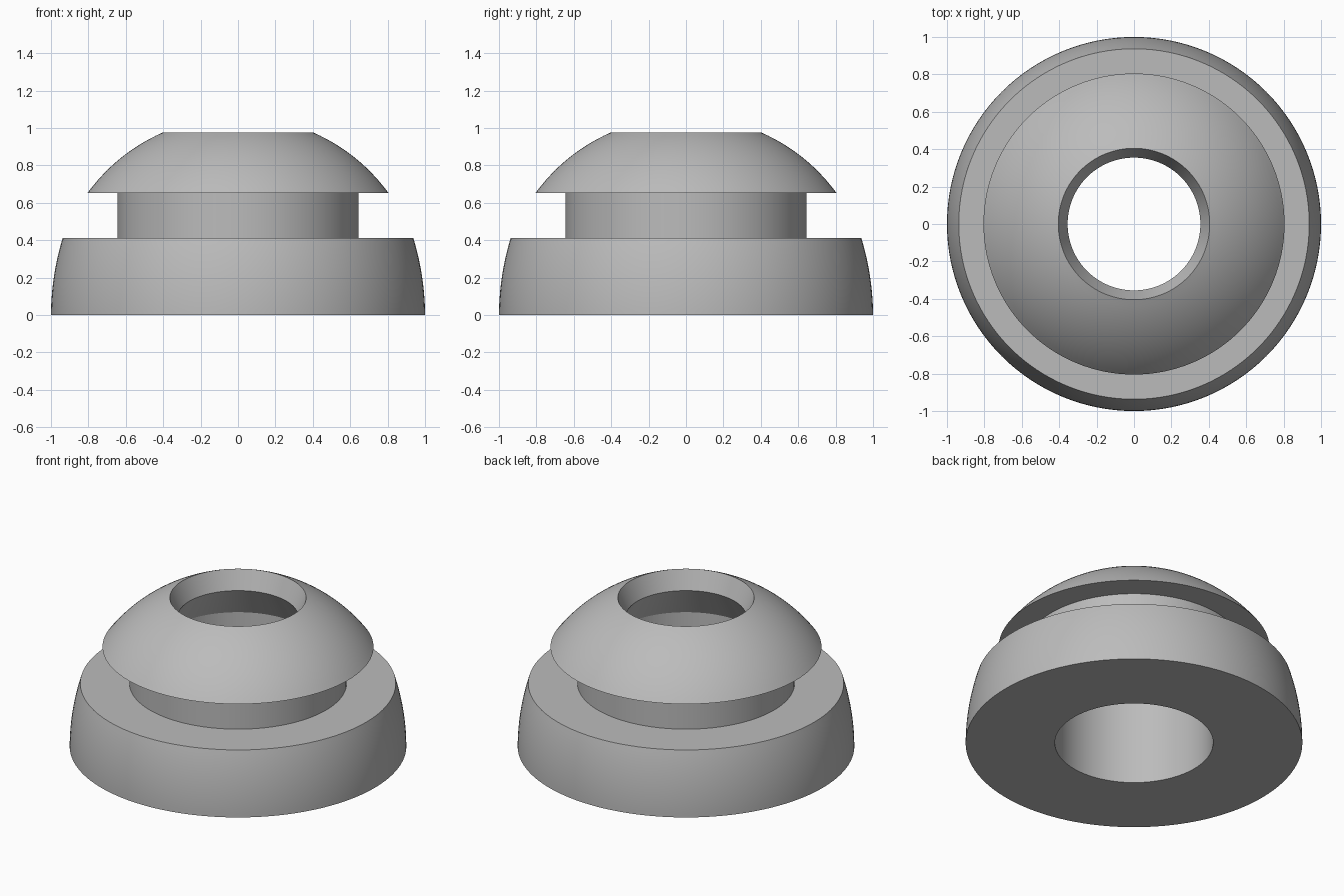
import bpy
import bmesh
from math import sin, cos, atan2, hypot, radians, tau

cube = bpy.data.objects.get("Cube")
if cube:
    bpy.data.objects.remove(cube, do_unlink=True)

SEGMENTS = 128

rubber = bpy.data.materials.new("grey_rubber")
rubber.use_nodes = True
grey = (0.5, 0.5, 0.5, 1)
rubber.diffuse_color = grey
rubber.node_tree.nodes["Principled BSDF"].inputs["Base Color"].default_value = grey


def arc(start, end, centre, steps=14):
    """Points (radius, height) on a circular arc, with the radius eased between the ends."""
    a0, a1 = (atan2(p[1] - centre[1], p[0] - centre[0]) for p in (start, end))
    r0, r1 = (hypot(p[0] - centre[0], p[1] - centre[1]) for p in (start, end))
    points = []
    for i in range(steps + 1):
        t = i / steps
        a, r = a0 + (a1 - a0) * t, r0 + (r1 - r0) * t
        points.append((centre[0] + r * cos(a), centre[1] + r * sin(a)))
    return points


def lathe(name, profile):
    """Revolve a closed profile about the z axis."""
    bm = bmesh.new()
    rings = [[bm.verts.new((r * cos(tau * k / SEGMENTS), r * sin(tau * k / SEGMENTS), z))
              for k in range(SEGMENTS)] for r, z in profile]
    for low, high in zip(rings, rings[1:] + rings[:1]):
        for k in range(SEGMENTS):
            n = (k + 1) % SEGMENTS
            bm.faces.new((low[k], low[n], high[n], high[k]))
    bmesh.ops.recalc_face_normals(bm, faces=bm.faces)
    mesh = bpy.data.meshes.new(name)
    bm.to_mesh(mesh)
    bm.free()
    mesh.materials.append(rubber)
    obj = bpy.data.objects.new(name, mesh)
    bpy.context.collection.objects.link(obj)
    bpy.ops.object.select_all(action="DESELECT")
    obj.select_set(True)
    bpy.context.view_layer.objects.active = obj
    bpy.ops.object.shade_smooth_by_angle(angle=radians(20))
    return obj


# Bulged foot, grooved waist, domed head, flared mouth, throat and bore
foot_side = arc((1.0, 0), (0.937, 0.413), (-0.42, 0))
waist = [(0.645, 0.413), (0.645, 0.652)]
head_dome = arc((0.805, 0.652), (0.405, 0.975), (0, 0.08))
throat_and_bore = [(0.355, 0.855), (0.47, 0.66), (0.47, 0)]
lathe("grommet", foot_side + waist + head_dome + throat_and_bore)
